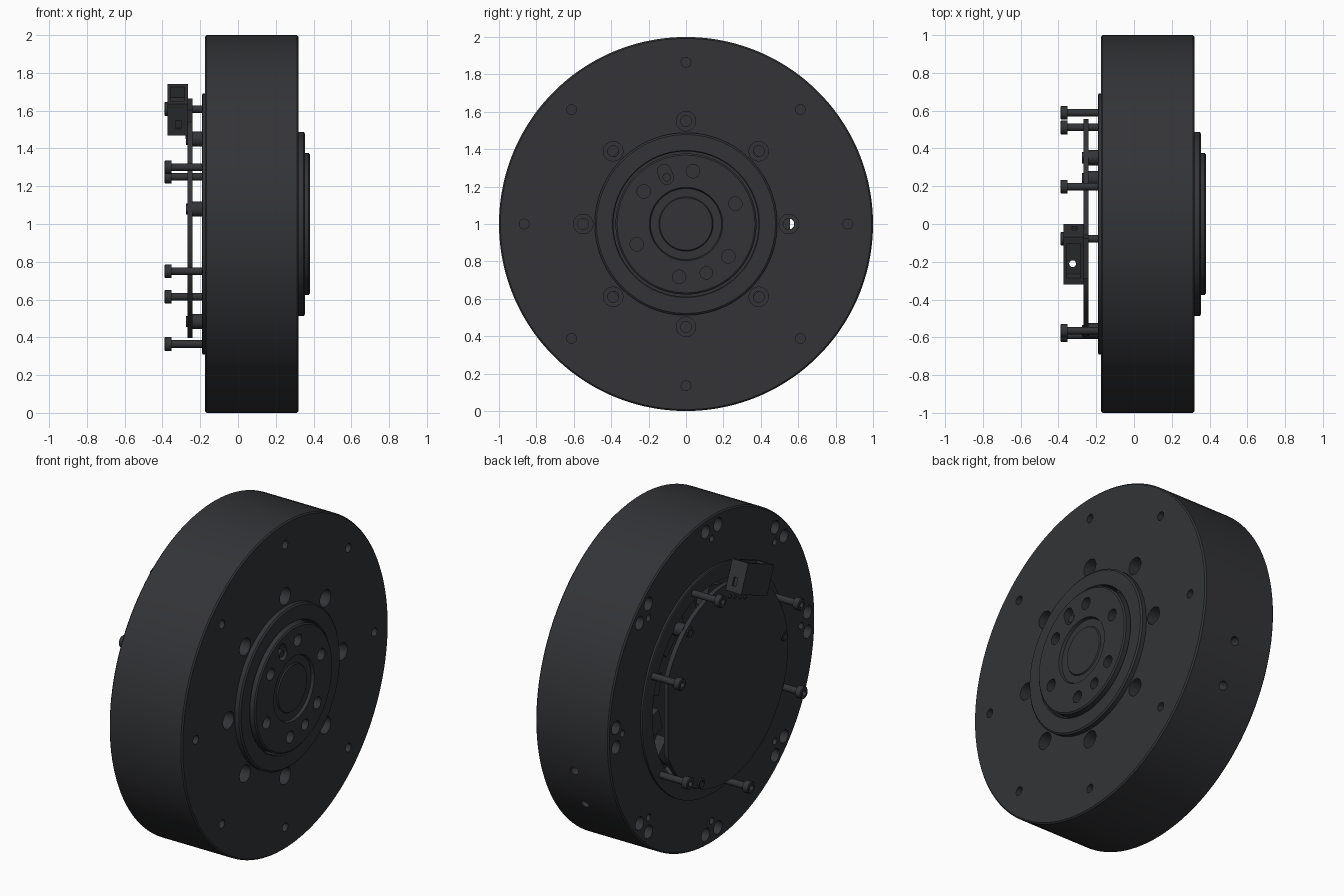
import bpy, bmesh, math
from mathutils import Matrix, Vector

if "Cube" in bpy.data.objects:
    bpy.data.objects.remove(bpy.data.objects["Cube"])

DARK = bpy.data.materials.new("dark_metal")
DARK.diffuse_color = (0.033, 0.034, 0.038, 1)
DARK.use_nodes = True
DARK.node_tree.nodes["Principled BSDF"].inputs["Base Color"].default_value = DARK.diffuse_color


def place(r=0, deg=0):
    """Frame at polar position around the disc axis (x), local y pointing outward."""
    a = math.radians(deg)
    return Matrix.Translation((0, 0, 1)) @ Matrix.Rotation(a, 4, 'X') @ Matrix.Translation((0, r, 0))


def lathe(bm, prof, M, segs=24, stretch=0):
    """Revolve (x, radius) points about local x; stretch turns circles into slots."""
    rings = []
    for x, r in prof:
        if r == 0:
            rings.append([bm.verts.new(M @ Vector((x, 0, 0)))] * segs)
            continue
        ring = []
        for i in range(segs):
            a = 2 * math.pi * (i + 0.5) / segs
            y, z = r * math.cos(a), r * math.sin(a)
            ring.append(bm.verts.new(M @ Vector((x, y + math.copysign(stretch, y), z))))
        rings.append(ring)
    for a, b in zip(rings, rings[1:]):
        for i in range(segs):
            j = (i + 1) % segs
            bm.faces.new(list(dict.fromkeys((a[i], a[j], b[j], b[i]))))


def cyl(bm, x0, x1, r, M, segs=24, stretch=0):
    lathe(bm, [(x0, 0), (x0, r), (x1, r), (x1, 0)], M, segs, stretch)


def box(bm, size, M):
    bmesh.ops.create_cube(bm, size=1, matrix=M @ Matrix.Diagonal((*size, 1)))


def finish(bm, name):
    bmesh.ops.recalc_face_normals(bm, faces=bm.faces)
    me = bpy.data.meshes.new(name)
    bm.to_mesh(me)
    bm.free()
    me.materials.append(DARK)
    ob = bpy.data.objects.new(name, me)
    bpy.context.collection.objects.link(ob)
    return ob


def smooth(ob):
    bpy.ops.object.select_all(action='DESELECT')
    bpy.context.view_layer.objects.active = ob
    ob.select_set(True)
    bpy.ops.object.shade_smooth_by_angle(angle=math.radians(30))


def cut(ob, cutter_bm):
    c = finish(cutter_bm, "cutter")
    c.hide_render = True
    m = ob.modifiers.new("cut", 'BOOLEAN')
    m.operation, m.solver, m.object = 'DIFFERENCE', 'EXACT', c
    bpy.context.view_layer.objects.active = ob
    bpy.ops.object.modifier_apply(modifier=m.name)
    bpy.data.objects.remove(c)


C = place()

# Housing: drum with raised front ring, rear lip and rear recess
bm = bmesh.new()
lathe(bm, [(.27, 0), (.27, .388), (.35, .388), (.355, .393), (.355, .478), (.347, .488), (.32, .488),
           (.32, .992), (.312, 1), (-.167, 1), (-.175, .992), (-.175, .69), (-.187, .69), (-.19, .685),
           (-.19, .595), (-.04, .595), (-.04, 0)], C, 128)
housing = finish(bm, "housing")
bm = bmesh.new()
for k in range(8):
    # front counterbored through holes and small outer holes
    lathe(bm, [(.4, 0), (.4, .052), (.25, .052), (.25, .029), (-.1, .029), (-.1, 0)], place(.55, 45 * k))
    cyl(bm, .4, .24, .026, place(.865, 45 * k))
    # rear hole groups
    cyl(bm, -.3, -.12, .02, place(.865, 45 * k))
    for s in (-3.7, 3.7):
        cyl(bm, -.3, -.12, .04, place(.93, 45 * k + s))
# pair of radial holes in the rim
for d in (-15, -30):
    cyl(bm, .9, 1.1, .026, place(0, d) @ Matrix.Translation((.08, 0, 0)) @ Matrix.Rotation(math.pi / 2, 4, 'Z'))
cut(housing, bm)
smooth(housing)

# Output hub with bolt circle, slot and dowel hole
bm = bmesh.new()
lathe(bm, [(.37, 0), (.37, .14), (.363, .145), (.363, .19), (.38, .196), (.38, .368), (.373, .377),
           (.26, .377), (.26, 0)], C, 96)
hub = finish(bm, "output_hub")
bm = bmesh.new()
for k in range(6):
    cyl(bm, .45, .3, .036, place(.285, 22.5 + 60 * k))
cyl(bm, .45, .33, .036, place(.287, 112.5), 24, .019)
cyl(bm, .45, .3, .033, place(.283, -67.5))
cut(hub, bm)
smooth(hub)
bm = bmesh.new()
cyl(bm, .32, .37, .022, place(.27, 112.5))
smooth(finish(bm, "slot_pin"))

# Coil blocks inside the rear recess
bm = bmesh.new()
for k in range(12):
    box(bm, (.07, .12, .13), place(.47, 15 + 30 * k) @ Matrix.Translation((-.07, 0, 0)))
finish(bm, "coil_blocks")

# Circuit board: disc with one flattened side and a tab under the connector
bm = bmesh.new()
cyl(bm, -.268, -.24, .605, C, 96)
for v in bm.verts:
    v.co.y = min(v.co.y, .555)
smooth(finish(bm, "circuit_board"))
bm = bmesh.new()
box(bm, (.027, .14, .22), place(.59, 106) @ Matrix.Translation((-.254, 0, 0)))
finish(bm, "board_tab")

# Board standoffs with fixing heads
bm = bmesh.new()
for d in (52, 172, 295):
    cyl(bm, -.245, -.03, .04, place(.57, d))
    lathe(bm, [(-.268, 0), (-.268, .018), (-.276, .018), (-.276, .03), (-.262, .03), (-.262, 0)], place(.57, d))
smooth(finish(bm, "board_standoffs"))

# Long rear cap screws
for n, d in enumerate((23, 72, 152, 203, 263, 323)):
    bm = bmesh.new()
    lathe(bm, [(-.365, 0), (-.365, .017), (-.39, .017), (-.39, .032), (-.386, .036), (-.352, .036),
               (-.352, .02), (-.12, .02), (-.12, 0)], place(.64, d))
    smooth(finish(bm, f"cap_screw_{n + 1}"))

# Connector block, turned to sit square to the disc radius
K = Matrix.Translation((-.32, -.16, 1.605)) @ Matrix.Rotation(math.radians(112.5), 4, 'X')
bm = bmesh.new()
box(bm, (.108, .18, .272), K)
connector = finish(bm, "connector")
bm = bmesh.new()
box(bm, (.075, .1, .2), K @ Matrix.Translation((0, .08, 0)))
for s in (-1, 1):
    box(bm, (.025, .05, .03), K @ Matrix.Translation((.005, -.03, .136 * s)))
cut(connector, bm)
bm = bmesh.new()
cyl(bm, -.4, .4, .018, Matrix.Translation((-.325, -.21, 1.6)) @ Matrix.Rotation(math.pi / 2, 4, 'Y'))
cut(connector, bm)

# Connector pins and solder points
bm = bmesh.new()
for t in (-.08, -.03, .03, .08):
    cyl(bm, -.277, -.26, .01, K @ Matrix.Translation((.32, -.125, t)), 12)
smooth(finish(bm, "solder_points"))
